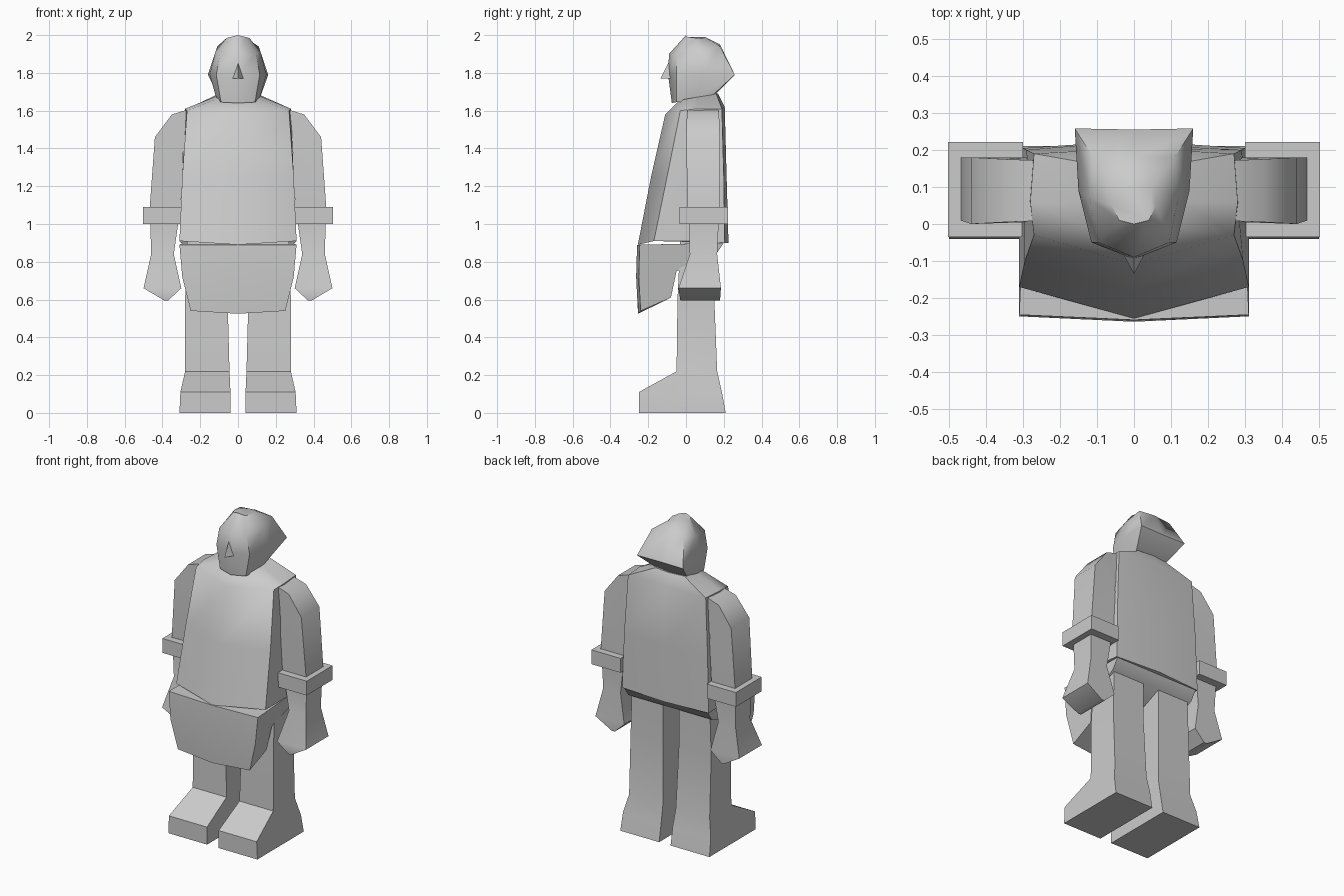
import bpy, bmesh, math

cube = bpy.data.objects.get("Cube")
if cube:
    bpy.data.objects.remove(cube, do_unlink=True)

grey = bpy.data.materials.new("plain_grey")
grey.use_nodes = True
grey.diffuse_color = (0.6, 0.6, 0.6, 1)
grey.node_tree.nodes["Principled BSDF"].inputs["Base Color"].default_value = (0.6, 0.6, 0.6, 1)


def loft(name, rings, angle=40):
    """Skin equal-length rings of points and close both ends."""
    bm = bmesh.new()
    loops = [[bm.verts.new(p) for p in ring] for ring in rings]
    for a, b in zip(loops, loops[1:]):
        for i in range(len(a)):
            j = (i + 1) % len(a)
            bm.faces.new((a[i], a[j], b[j], b[i]))
    bm.faces.new(loops[0])
    bm.faces.new(loops[-1])
    bmesh.ops.recalc_face_normals(bm, faces=bm.faces)
    mesh = bpy.data.meshes.new(name)
    bm.to_mesh(mesh)
    bm.free()
    obj = bpy.data.objects.new(name, mesh)
    bpy.context.collection.objects.link(obj)
    mesh.materials.append(grey)
    bpy.ops.object.select_all(action="DESELECT")
    obj.select_set(True)
    bpy.context.view_layer.objects.active = obj
    bpy.ops.object.shade_smooth_by_angle(angle=math.radians(angle))
    return obj


def mirrored(half):
    """Half ring from front centre to back centre, completed across x."""
    return half + [(-x, y, z) for x, y, z in half[-2:0:-1]]


def box_ring(x0, x1, y0, y1, z, z_back=None, z_in=None):
    """Rectangle whose back edge or inner edge may sit at another height."""
    zb = z if z_back is None else z_back
    zi = z if z_in is None else z_in
    return [(x0, y0, zi), (x1, y0, z), (x1, y1, zb), (x0, y1, zi if z_in else zb)]


def pair(name, rings, angle=40):
    for side, s in (("left", 1), ("right", -1)):
        loft(f"{side}_{name}", [[(s * x, y, z) for x, y, z in r] for r in rings], angle)


# Torso, leaning forward to a blunt ridge
loft("torso", [
    mirrored([(0, -.255, .89), (.31, -.17, .91), (.31, .05, .91), (.30, .205, .90), (0, .225, .90)]),
    mirrored([(0, -.185, 1.25), (.295, -.10, 1.25), (.295, .05, 1.25), (.29, .20, 1.25), (0, .215, 1.25)]),
    mirrored([(0, -.11, 1.58), (.27, -.03, 1.60), (.28, .06, 1.61), (.27, .19, 1.61), (0, .205, 1.62)]),
    mirrored([(0, -.04, 1.65), (.12, -.01, 1.66), (.13, .06, 1.67), (.10, .16, 1.69), (0, .17, 1.69)]),
])

# Neck under the head
loft("neck", [box_ring(-.09, .09, -.02, .15, 1.62), box_ring(-.08, .08, -.01, .13, 1.72)])

# Hanging lower garment: a side profile of half width, depth and height
profile = [(.31, -.245, .89), (.295, -.25, .72), (.25, -.24, .54), (.255, -.08, .61),
           (.27, -.05, .75), (.29, .16, .84), (.29, .20, .90)]
middle = [(0, y - (.014 if y < -.2 else 0), z - (.015 if z < .6 else 0)) for w, y, z in profile]
loft("lower_garment", [profile, middle, [(-w, y, z) for w, y, z in profile]])

# Head, widening towards the back
loft("head", [
    mirrored([(0, -.075, 1.64), (.09, -.05, 1.645), (.11, .05, 1.65), (.10, .13, 1.67), (0, .14, 1.67)]),
    mirrored([(0, -.095, 1.79), (.115, -.05, 1.79), (.15, .09, 1.79), (.16, .258, 1.79), (0, .255, 1.79)]),
    mirrored([(0, -.09, 1.90), (.095, -.05, 1.90), (.12, .07, 1.91), (.11, .18, 1.94), (0, .18, 1.95)]),
    mirrored([(0, 0, 2.0), (.04, .01, 1.99), (.06, .05, 1.985), (.05, .10, 1.98), (0, .10, 1.99)]),
], 50)

# Nose
loft("nose", [[(-.03, -.08, 1.77), (.03, -.08, 1.77), (0, -.135, 1.77)],
              [(-.002, -.085, 1.855), (.002, -.085, 1.855), (0, -.092, 1.855)]], 20)

# Legs with feet reaching forward
pair("leg", [
    box_ring(.04, .31, -.25, .21, 0),
    box_ring(.04, .305, -.25, .19, .11),
    box_ring(.045, .28, -.05, .165, .22),
    box_ring(.055, .28, -.045, .15, .60),
    box_ring(.055, .27, -.03, .15, .92),
], 30)

# Upper arms with rounded shoulders
pair("upper_arm", [
    [(.22, .01, 1.40), (.22, .01, 1.62), (.22, .17, 1.62), (.22, .17, 1.40)],
    [(.29, .01, 1.38), (.35, .005, 1.58), (.35, .175, 1.58), (.29, .175, 1.38)],
    [(.29, .005, 1.34), (.44, 0, 1.46), (.44, .18, 1.46), (.29, .18, 1.34)],
    box_ring(.305, .47, .01, .18, 1.05),
])

# Forearms and pointed hands
pair("forearm", [
    box_ring(.31, .465, .015, .175, 1.05),
    box_ring(.34, .46, .02, .165, .84),
    box_ring(.30, .50, -.04, .185, .66),
    box_ring(.37, .39, -.03, .18, .595),
])

# Square arm bands
pair("arm_band", [box_ring(.30, .502, -.035, .222, z) for z in (1.0, 1.09)])
